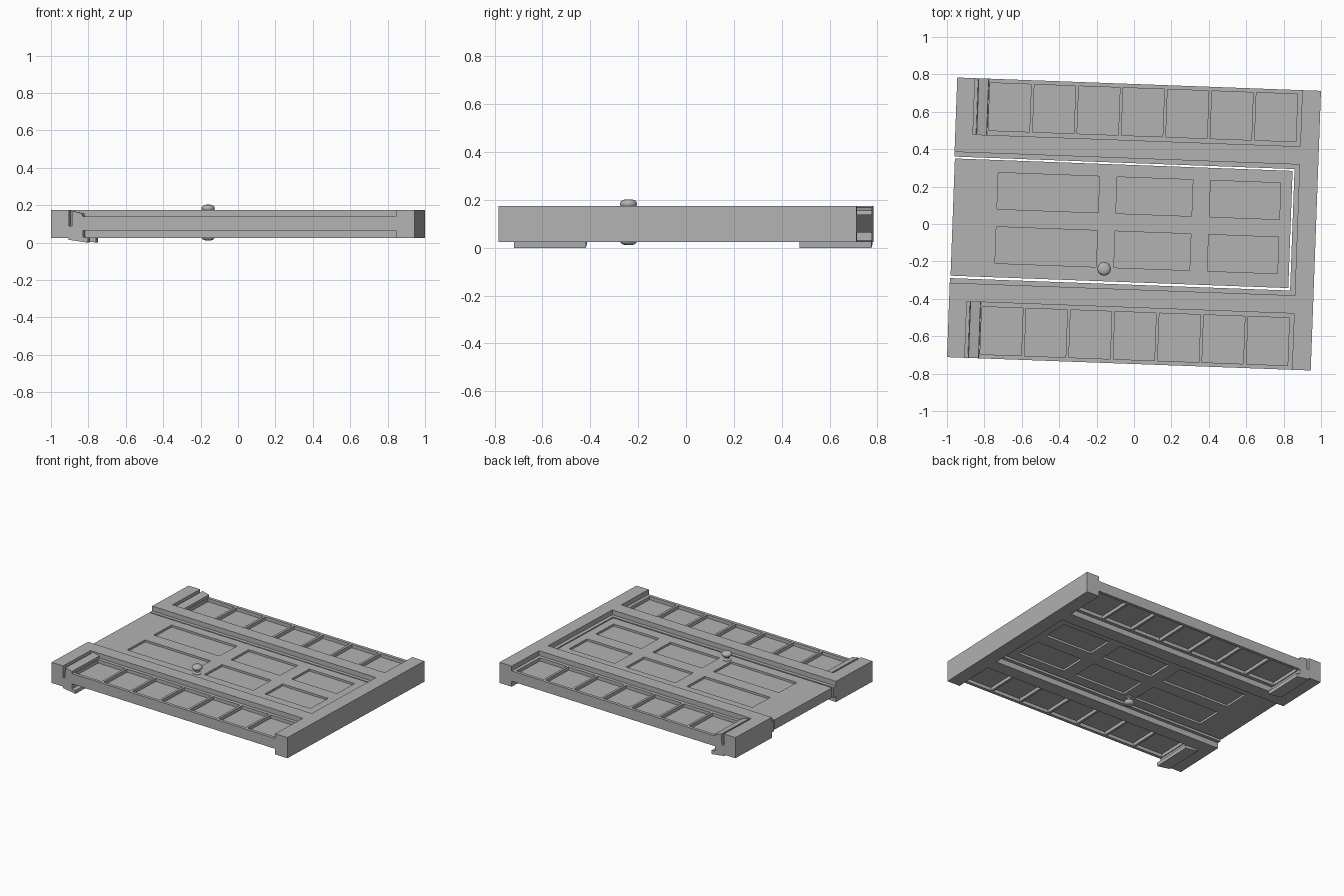
import bpy, bmesh, math
from mathutils import Matrix

cube = bpy.data.objects.get("Cube")
if cube:
    bpy.data.objects.remove(cube, do_unlink=True)

GREY = (0.45, 0.45, 0.45, 1)
mat = bpy.data.materials.new("plain grey")
mat.use_nodes = True
mat.diffuse_color = GREY
mat.node_tree.nodes["Principled BSDF"].inputs["Base Color"].default_value = GREY

TURN = Matrix.Rotation(math.radians(-2.1), 4, 'Z')   # whole set lies slightly askew
Z0, Z1 = 0.025, 0.175                                # frame depth
S0, S1 = 0.065, 0.14                                 # thinner inner parts


def finish(bm, name):
    bmesh.ops.recalc_face_normals(bm, faces=bm.faces)
    bm.transform(TURN)
    me = bpy.data.meshes.new(name)
    bm.to_mesh(me)
    bm.free()
    me.materials.append(mat)
    ob = bpy.data.objects.new(name, me)
    bpy.context.collection.objects.link(ob)
    return ob


def box(name, x0, x1, y0, y1, z0, z1):
    y0, y1 = sorted((y0, y1))
    bm = bmesh.new()
    m = Matrix.Translation(((x0+x1)/2, (y0+y1)/2, (z0+z1)/2)) @ Matrix.Diagonal((x1-x0, y1-y0, z1-z0, 1))
    bmesh.ops.create_cube(bm, size=1, matrix=m)
    return finish(bm, name)


def prism(name, profile, y0, y1):
    """Extrude an (x, z) outline along y."""
    bm = bmesh.new()
    face = bm.faces.new([bm.verts.new((x, y0, z)) for x, z in profile])
    out = bmesh.ops.extrude_face_region(bm, geom=[face])
    bmesh.ops.translate(bm, vec=(0, y1-y0, 0),
                        verts=[g for g in out["geom"] if isinstance(g, bmesh.types.BMVert)])
    return finish(bm, name)


def panelled(name, xs, ys, zc, half, depth, lip):
    """Slab cut by xs / ys; every odd-odd cell is a sunk panel on both faces."""
    bm = bmesh.new()
    for side in (1, -1):
        z = zc + side*half
        grid = [[bm.verts.new((x, y, z)) for y in ys] for x in xs]
        panels = []
        for i in range(len(xs)-1):
            for j in range(len(ys)-1):
                f = bm.faces.new((grid[i][j], grid[i+1][j], grid[i+1][j+1], grid[i][j+1]))
                if i % 2 and j % 2:
                    panels.append(f)
        bmesh.ops.inset_individual(bm, faces=panels, thickness=lip)
        for f in panels:
            for v in f.verts:
                v.co.z = zc + side*(half-depth)
    rim = [e for e in bm.edges if e.is_boundary]
    bmesh.ops.bridge_loops(bm, edges=rim)
    return finish(bm, name)


def lathe(name, cx, cy, cz, side, profile):
    bm = bmesh.new()
    vs = [bm.verts.new((cx + r, cy, cz + side*h)) for r, h in profile]
    es = [bm.edges.new(p) for p in zip(vs, vs[1:])]
    bmesh.ops.spin(bm, geom=vs+es, cent=(cx, cy, cz), axis=(0, 0, 1),
                   angle=math.tau, steps=24)
    bmesh.ops.remove_doubles(bm, verts=bm.verts, dist=0.0002)
    ob = finish(bm, name)
    bpy.ops.object.select_all(action='DESELECT')
    ob.select_set(True)
    bpy.context.view_layer.objects.active = ob
    bpy.ops.object.shade_smooth_by_angle(angle=math.radians(40))


# Head of the frame and its door stop
box("frame_head", 0.873, 0.973, -0.748, 0.748, Z0, Z1)
box("head_stop", 0.847, 0.873, -0.35, 0.35, S0, S1)

# Side window cuts: seven panes in a row
PITCH, PANE, START = 0.2375, 0.2205, -0.797
xs = [-0.86]
for k in range(7):
    xs += [START + k*PITCH, START + k*PITCH + PANE]
xs.append(0.873)

# Sill outline, tilted for run-off
SILL = [(-0.858, 0.168), (-0.805, 0.156), (-0.803, 0.14), (-0.803, 0.03),
        (-0.775, 0.026), (-0.777, 0.0), (-0.880, 0.015), (-0.878, 0.03), (-0.862, 0.08)]

for side, tag in ((1, "back"), (-1, "front")):
    box("jamb_" + tag, -0.973, 0.873, side*0.35, side*0.447, Z0, Z1)
    box("jamb_stop_" + tag, -0.973, 0.873, side*0.325, side*0.35, S0, S1)
    box("jamb_foot_" + tag, -0.973, -0.878, side*0.447, side*0.748, Z0, Z1)
    box("foot_joint_" + tag, -0.878, -0.858, side*0.447, side*0.748, 0.03, 0.09)
    prism("sill_" + tag, SILL, side*0.447, side*0.748)
    ys = sorted(side*v for v in (0.447, 0.4715, 0.726, 0.748))
    panelled("side_window_" + tag, xs, ys, (S0+S1)/2, (S1-S0)/2, 0.024, 0.007)

# Door leaf with six sunk panels
DOOR_Z, DOOR_HALF = 0.107, 0.035
panelled("door", [-0.97, -0.735, -0.194, -0.099, 0.306, 0.401, 0.776, 0.837],
         [-0.312, -0.237, -0.042, 0.053, 0.248, 0.315], DOOR_Z, DOOR_HALF, 0.015, 0.006)

# Door knobs: rose, neck and rounded grip
KNOB = [(0, 0.03), (0.03, 0.03), (0.03, 0.038), (0.024, 0.042), (0.013, 0.044),
        (0.012, 0.056), (0.022, 0.059), (0.032, 0.066), (0.036, 0.076),
        (0.033, 0.086), (0.024, 0.093), (0.012, 0.0955), (0, 0.096)]
for side, tag in ((1, "top"), (-1, "bottom")):
    lathe("door_knob_" + tag, -0.151, -0.246, DOOR_Z, side, KNOB)
